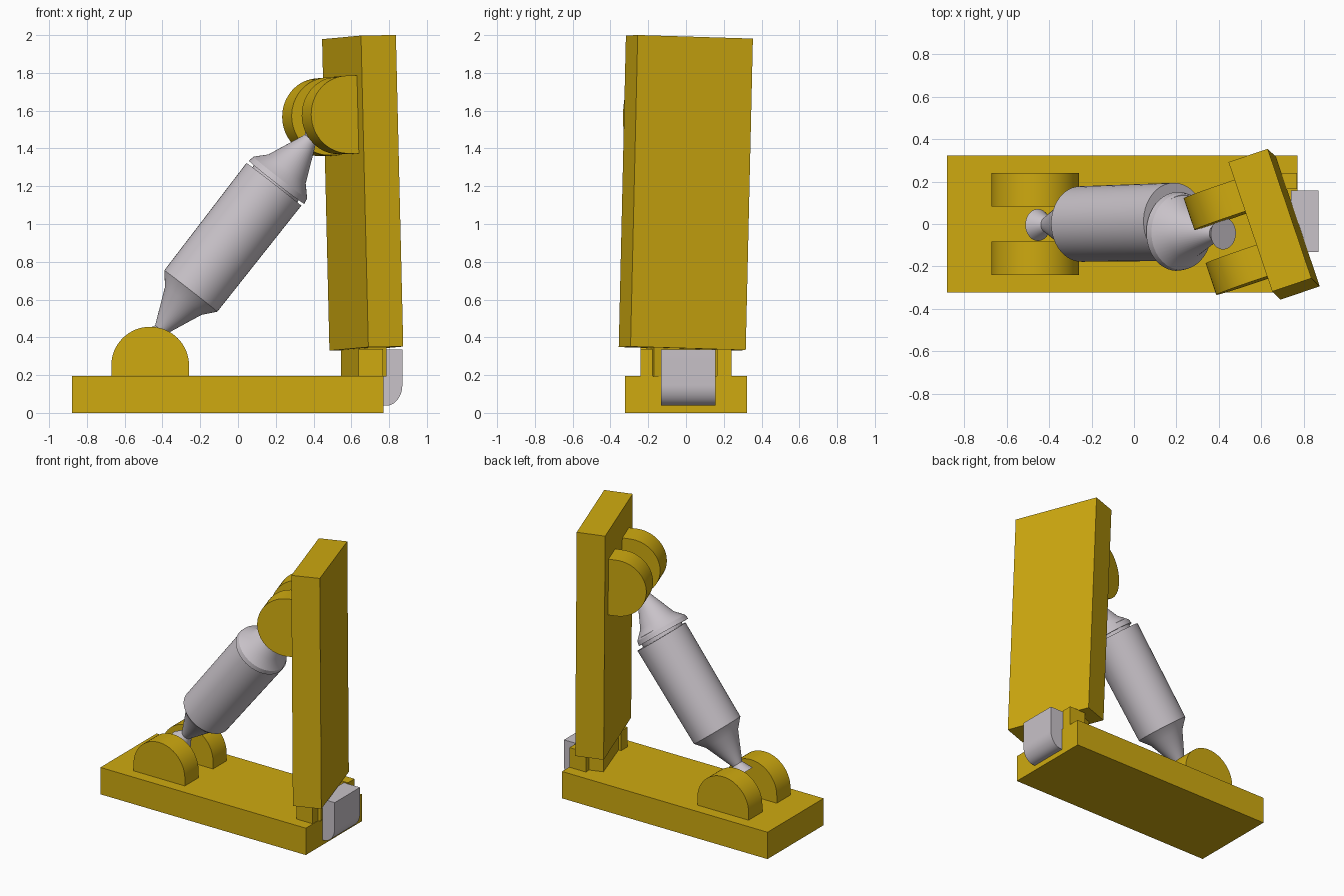
import bpy, bmesh, math
from mathutils import Matrix, Vector

if "Cube" in bpy.data.objects:
    bpy.data.objects.remove(bpy.data.objects["Cube"])


def material(name, rgb):
    m = bpy.data.materials.new(name)
    m.diffuse_color = (*rgb, 1)
    m.use_nodes = True
    m.node_tree.nodes["Principled BSDF"].inputs["Base Color"].default_value = m.diffuse_color
    return m


YELLOW = material("golden yellow", (0.62, 0.40, 0.005))
GREY = material("light grey", (0.58, 0.54, 0.58))


def finish(name, bm, mat, matrix=None, smooth=True):
    bmesh.ops.recalc_face_normals(bm, faces=bm.faces)
    me = bpy.data.meshes.new(name)
    bm.to_mesh(me)
    bm.free()
    me.materials.append(mat)
    ob = bpy.data.objects.new(name, me)
    bpy.context.collection.objects.link(ob)
    if matrix is not None:
        me.transform(matrix)
    if smooth:
        bpy.ops.object.select_all(action='DESELECT')
        ob.select_set(True)
        bpy.context.view_layer.objects.active = ob
        bpy.ops.object.shade_smooth_by_angle(angle=math.radians(25))
    return ob


def box(name, lo, hi, mat, matrix=None):
    bm = bmesh.new()
    bmesh.ops.create_cube(bm, size=1)
    for v in bm.verts:
        v.co = [(a + b) / 2 + c * (b - a) for a, b, c in zip(lo, hi, v.co)]
    return finish(name, bm, mat, matrix, smooth=False)


def prism(name, outline, y0, y1, mat, matrix=None):
    """Extrude an x-z outline along y."""
    bm = bmesh.new()
    face = bm.faces.new([bm.verts.new((x, y0, z)) for x, z in outline])
    ext = bmesh.ops.extrude_face_region(bm, geom=[face])
    for g in ext["geom"]:
        if isinstance(g, bmesh.types.BMVert):
            g.co.y = y1
    return finish(name, bm, mat, matrix)


def turned(name, profile, start, direction, mat, n=48):
    """Revolve (distance, radius) points around an axis."""
    bm = bmesh.new()
    rings = [[bm.verts.new((r * math.cos(2 * math.pi * i / n), r * math.sin(2 * math.pi * i / n), d))
              for i in range(n)] for d, r in profile]
    for a, b in zip(rings, rings[1:]):
        for i in range(n):
            j = (i + 1) % n
            bm.faces.new((a[i], a[j], b[j], b[i]))
    bm.faces.new(rings[0])
    bm.faces.new(rings[-1])
    rot = Vector(direction).to_track_quat('Z', 'Y').to_matrix().to_4x4()
    return finish(name, bm, mat, Matrix.Translation(start) @ rot)


# Arm frame: turned about z and leaning slightly
up = Vector((-0.039, 0.038, 1.652)).normalized()
side = Vector((-math.sin(math.radians(18.7)), math.cos(math.radians(18.7)), 0))
side = (side - up * side.dot(up)).normalized()
out = side.cross(up)
arm = Matrix((-up, -side, -out)).transposed().to_4x4()
arm = Matrix.Translation((0.66, -0.001, 1.165)) @ arm @ Matrix.Translation((0.055, 0, -0.0975))

# Slab with a pair of round-topped lugs, used for base and arm
cx, cz, rad = -0.465, 0.25, 0.206
lug = [(cx - rad, 0.19), (cx + rad, 0.19)]
lug += [(cx + rad * math.cos(math.pi * i / 32), cz + rad * math.sin(math.pi * i / 32)) for i in range(33)]
for part, mtx in (("base", None), ("arm", arm)):
    box(part + "_slab", (-0.88, -0.322, 0), (0.77, 0.322, 0.195), YELLOW, mtx)
    for s, label in ((-1, "front"), (1, "back")):
        prism(f"{part}_lug_{label}", lug, s * 0.083, s * 0.24, YELLOW, mtx)

# Hinge: base knuckles, arm tongue and rounded end block
for s, label in ((-1, "front"), (1, "back")):
    box("hinge_knuckle_" + label, (0.637, min(s * 0.165, s * 0.24), 0.19),
        (0.768, max(s * 0.165, s * 0.24), 0.338), YELLOW)
box("hinge_tongue", (-0.06, -0.2, -0.07), (0.06, 0.2, 0.085), YELLOW,
    Matrix.Translation((0.665, 0, 0.262)) @ Matrix.Rotation(math.radians(18.7), 4, 'Z'))
block = [(0.74, 0.335), (0.74, 0.038), (0.785, 0.038)]
block += [(0.785 + 0.085 * math.sin(math.pi * i / 24), 0.148 - 0.11 * math.cos(math.pi * i / 24))
          for i in range(1, 13)]
block += [(0.87, 0.335)]
prism("hinge_block", block, -0.133, 0.157, GREY)

# Piston: barrel and cap, each tapering to a flared pin end
low, top = Vector((-0.25, 0, 0.645)), Vector((0.19, 0.01, 1.21))
length = (top - low).length
taper = [(0.0, 0.178), (0.065, 0.122), (0.26, 0.037), (0.33, 0.075)]
turned("piston_barrel", [(-d, r) for d, r in reversed(taper)] + [(length, 0.184)],
       low, top - low, GREY)
turned("piston_cap", [(-0.012, 0.186), (0.02, 0.18), (0.078, 0.125), (0.28, 0.037), (0.34, 0.075)],
       (0.212, -0.035, 1.23), (0.21, -0.01, 0.27), GREY)
turned("piston_rod", [(-0.1, 0.15), (0.05, 0.15)], (0.2, -0.012, 1.215), (0.21, -0.01, 0.27), GREY)
